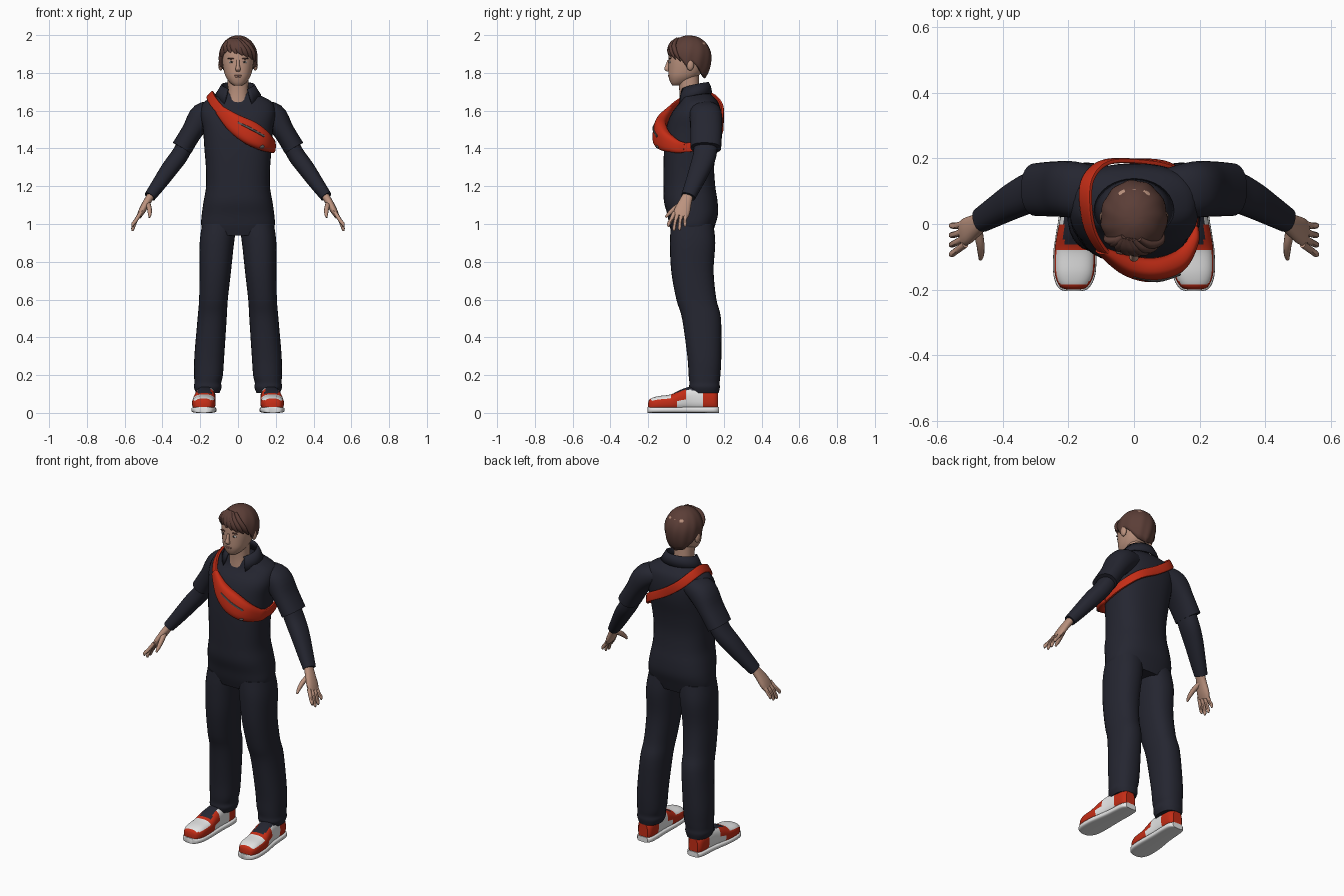
import bpy, bmesh, math
from mathutils import Vector

if "Cube" in bpy.data.objects:
    bpy.data.objects.remove(bpy.data.objects["Cube"])


def material(name, rgb):
    m = bpy.data.materials.new(name)
    m.diffuse_color = (*rgb, 1)
    m.use_nodes = True
    m.node_tree.nodes["Principled BSDF"].inputs["Base Color"].default_value = m.diffuse_color
    return m


NAVY = material("navy cloth", (0.018, 0.019, 0.030))
RED = material("red fabric", (0.55, 0.026, 0.008))
WHITE = material("white leather", (0.78, 0.78, 0.78))
SKIN = material("skin", (0.50, 0.29, 0.21))
HAIR = material("brown hair", (0.105, 0.048, 0.038))
GREY = material("grey metal", (0.10, 0.09, 0.09))
LIP = material("lips", (0.38, 0.18, 0.14))
DARK = material("dark eye", (0.02, 0.015, 0.012))


def add_mesh(name, bm, *mats):
    bmesh.ops.recalc_face_normals(bm, faces=bm.faces)
    me = bpy.data.meshes.new(name)
    bm.to_mesh(me)
    bm.free()
    for m in mats:
        me.materials.append(m)
    ob = bpy.data.objects.new(name, me)
    bpy.context.collection.objects.link(ob)
    return ob


def spline(rows, sub, closed):
    """Catmull-Rom interpolation of rows of numbers."""
    n, out = len(rows), []
    pick = (lambda i: rows[i % n]) if closed else (lambda i: rows[min(max(i, 0), n - 1)])
    for i in range(n if closed else n - 1):
        p = [pick(i + k) for k in (-1, 0, 1, 2)]
        for s in range(sub):
            t = s / sub
            out.append([0.5 * (2 * b + (c - a) * t + (2 * a - 5 * b + 4 * c - d) * t * t
                               + (3 * b - a - 3 * c + d) * t ** 3) for a, b, c, d in zip(*p)])
    if not closed:
        out.append(list(rows[-1]))
    return out


def loft(name, rows, mats, frame="z", side=1, n=24, sub=4, power=2.3, closed=False):
    """Skin superellipse rings (x, y, z, half width, half depth) along a path."""
    rows = spline(rows, sub, closed)
    pts = [Vector(r[:3]) for r in rows]
    bm, rings, m = bmesh.new(), [], len(pts)
    for i, r in enumerate(rows):
        p = pts[i]
        if closed:
            t = pts[(i + 1) % m] - pts[i - 1]
        else:
            t = pts[min(i + 1, m - 1)] - pts[max(i - 1, 0)]
        if frame == "z":
            u, v = Vector((1, 0, 0)), Vector((0, 1, 0))
        elif frame == "y":
            u, v = Vector((1, 0, 0)), Vector((0, 0, 1))
        else:
            t.normalize()
            ref = Vector((0, 1, 0))
            if frame == "out":
                ref = Vector((p.x, p.y - 0.03, max(p.z - 1.55, 0)))
            v = (ref - t * ref.dot(t)).normalized()
            u = v.cross(t)
        ring = []
        for k in range(n):
            a = 2 * math.pi * k / n
            c, s = math.cos(a), math.sin(a)
            q = p + u * math.copysign(abs(c) ** (2 / power), c) * r[3] \
                  + v * math.copysign(abs(s) ** (2 / power), s) * r[4]
            ring.append(bm.verts.new((q.x * side, q.y, q.z)))
        rings.append(ring)
    for i in range(m if closed else m - 1):
        A, B = rings[i], rings[(i + 1) % m]
        for k in range(n):
            bm.faces.new((A[k], A[(k + 1) % n], B[(k + 1) % n], B[k]))
    if not closed:
        bm.faces.new(rings[0])
        bm.faces.new(rings[-1])
    return add_mesh(name, bm, *mats)


def blob(name, loc, size, mat):
    bm = bmesh.new()
    bmesh.ops.create_uvsphere(bm, u_segments=14, v_segments=10, radius=1)
    for v in bm.verts:
        v.co = Vector([c * s + o for c, s, o in zip(v.co, size, loc)])
    return add_mesh(name, bm, mat)


# Torso of the overalls
loft("torso", [(0, .033, .94, .17, .105), (0, .033, .99, .194, .12), (0, .035, 1.05, .192, .134),
               (0, .025, 1.12, .182, .142), (0, .018, 1.2, .169, .137), (0, .015, 1.3, .170, .134),
               (0, .022, 1.4, .178, .138), (0, .037, 1.5, .185, .143), (0, .052, 1.58, .198, .132),
               (0, .068, 1.64, .185, .105), (0, .060, 1.675, .13, .085), (0, .05, 1.695, .08, .07)],
     [NAVY], n=36, power=2.5)

# Collar: a band open at the front
bm, N, prev = bmesh.new(), 28, None
for i in range(N + 1):
    t = 2 * i / N - 1
    a = math.pi / 2 + t * 2.5
    c, s = math.cos(a), math.sin(a)
    low = (.118 * c, .042 + .092 * s, 1.69 - .055 * t ** 4)
    mid = (.100 * c, .042 + .086 * s, 1.725 - .045 * t ** 2)
    top = (.084 * c, .042 + .074 * s, 1.75 - .035 * t ** 2)
    cur = [bm.verts.new(q) for q in (low, mid, top)]
    if prev:
        for k in (0, 1):
            bm.faces.new((prev[k], cur[k], cur[k + 1], prev[k + 1]))
    prev = cur
collar = add_mesh("collar", bm, NAVY)
solid = collar.modifiers.new("thickness", "SOLIDIFY")
solid.thickness, solid.offset = 0.01, 0

# Limbs, mirrored
for s, tag in ((1, "left"), (-1, "right")):
    loft(f"{tag}_trouser_leg", [(.098, .033, 1.0, .092, .112), (.112, .035, .9, .091, .120),
         (.120, .034, .75, .083, .112), (.130, .055, .6, .076, .106), (.137, .082, .5, .077, .103),
         (.152, .097, .3, .079, .090), (.156, .098, .2, .076, .084), (.160, .098, .16, .071, .08),
         (.160, .098, .135, .073, .081), (.160, .10, .105, .062, .073)], [NAVY], side=s, n=28)
    loft(f"{tag}_short_sleeve", [(.11, .09, 1.60, .05, .08), (.185, .105, 1.572, .07, .086),
         (.243, .107, 1.49, .056, .084), (.297, .105, 1.402, .056, .081)], [NAVY], "path", s)
    loft(f"{tag}_long_sleeve", [(.26, .105, 1.46, .042, .062), (.305, .1, 1.37, .046, .062),
         (.36, .075, 1.295, .045, .056), (.42, .04, 1.21, .038, .046),
         (.467, .012, 1.145, .031, .038)], [NAVY], "path", s)
    # Hand: palm, four fingers and thumb
    loft(f"{tag}_palm", [(.455, .015, 1.16, .021, .026), (.483, -.004, 1.115, .020, .034),
         (.508, -.02, 1.07, .018, .042), (.524, -.03, 1.04, .013, .040)], [SKIN], "path", s, n=16)
    for f in range(4):
        y0, y1 = -.062 + .021 * f, -.092 + .029 * f
        z1 = (.985, .963, .966, .985)[f]
        loft(f"{tag}_finger_{f + 1}", [(.515, y0, 1.06, .010, .011),
             (.540, (y0 + y1) / 2 - .003, 1.02, .010, .010), (.556, y1, z1 + .015, .009, .009),
             (.558, y1, z1, .004, .004)], [SKIN], "path", s, n=10)
    loft(f"{tag}_thumb", [(.48, -.005, 1.115, .014, .014), (.470, -.055, 1.085, .013, .014),
         (.467, -.09, 1.055, .010, .010), (.469, -.108, 1.035, .005, .005)], [SKIN], "path", s, n=10)

    # Shoe upper, painted by zones
    prof = [(.184, -.200, .020, .055), (.184, -.190, .043, .074), (.182, -.15, .060, .088),
            (.180, -.08, .062, .098), (.177, -.03, .058, .122), (.172, .03, .052, .140),
            (.168, .10, .050, .135), (.167, .15, .045, .125), (.167, .170, .030, .110)]
    shoe = loft(f"{tag}_shoe", [(x, y, h / 2 + .005, w, h / 2 - .005) for x, y, w, h in prof],
                [RED, WHITE, NAVY], "y", s, n=40, sub=6, power=2.6)
    for p in shoe.data.polygons:
        x, y, z = p.center
        dx = abs(abs(x) - .178)
        if y < -.085:
            p.material_index = int(p.normal.z > .55 and y > -.185)
        elif -.06 < y < .07 and z > .09 and dx < .036:
            p.material_index = 2
        elif -.005 < y < .09 or (-.05 < y < .0 and z < .065):
            p.material_index = 1
    loft(f"{tag}_sole", [(x, y + (-.005 if y < 0 else .004), .016, w + .004, .016)
         for x, y, w, h in prof], [WHITE], "y", s, n=24, power=4)

# Neck and head
loft("neck", [(0, .02, 1.64, .062, .055), (0, .018, 1.70, .055, .053), (0, .012, 1.79, .056, .056)], [SKIN])
loft("head", [(0, -.047, 1.732, .020, .024), (0, -.036, 1.748, .042, .046), (0, -.015, 1.78, .065, .077),
              (0, 0, 1.82, .077, .094), (0, .008, 1.87, .084, .101), (0, .015, 1.92, .084, .103),
              (0, .02, 1.96, .068, .085), (0, .02, 1.982, .03, .04)], [SKIN], n=32)
loft("nose", [(0, -.088, 1.868, .008, .010), (0, -.097, 1.84, .009, .012), (0, -.102, 1.82, .014, .013),
              (0, -.094, 1.807, .010, .008)], [SKIN], n=14)
blob("upper_lip", (0, -.0905, 1.786, ), (.021, .006, .004), LIP)
blob("lower_lip", (0, -.0885, 1.779), (.017, .006, .004), LIP)
for s, tag in ((1, "left"), (-1, "right")):
    blob(f"{tag}_eye", (.035 * s, -.085, 1.857), (.014, .006, .006), WHITE)
    blob(f"{tag}_iris", (.035 * s, -.0885, 1.857), (.006, .004, .006), DARK)
    blob(f"{tag}_eyebrow", (.036 * s, -.086, 1.876), (.020, .007, .004), HAIR)
    blob(f"{tag}_ear", (.092 * s, .022, 1.842), (.013, .020, .030), SKIN)


# Hair cap with a hairline that drops from brow to nape
def on_scalp(az, z, k=1.0):
    rz = .114 if z > 1.885 else .16
    f = math.sqrt(max(0, 1 - ((z - 1.885) / rz) ** 2)) * k
    return (.102 * math.sin(az) * f, .018 - .116 * math.cos(az) * f, z)


LINE = [(0, 1.93), (50, 1.91), (72, 1.86), (85, 1.825), (97, 1.86), (115, 1.83), (140, 1.785), (180, 1.77)]


def hairline(az):
    d = abs(math.degrees(az))
    for (a, za), (b, zb) in zip(LINE, LINE[1:]):
        if d <= b:
            return za + (zb - za) * (d - a) / (b - a)
    return LINE[-1][1]


bm, rings, N, M = bmesh.new(), [], 72, 14
top = bm.verts.new((0, .018, 1.998))
for j in range(1, M + 1):
    ring = []
    for i in range(N):
        az = -math.pi + 2 * math.pi * i / N
        t = j / M
        z = 1.998 - (1.998 - hairline(az)) * t ** 1.7
        ring.append(bm.verts.new(on_scalp(az, z, 1 + .022 * t * math.sin(11 * az + 5 * t))))
    rings.append(ring)
for i in range(N):
    k = (i + 1) % N
    bm.faces.new((top, rings[0][i], rings[0][k]))
    for A, B in zip(rings, rings[1:]):
        bm.faces.new((A[i], B[i], B[k], A[k]))
cap = add_mesh("hair_cap", bm, HAIR)
solid = cap.modifiers.new("thickness", "SOLIDIFY")
solid.thickness, solid.offset = 0.016, -1

# Swept fringe: start angle, end angle, end height
for i, (a0, a1, z1) in enumerate([(-30, -62, 1.885), (-32, -45, 1.905), (-30, -25, 1.905), (-28, -5, 1.90),
                                  (-24, 15, 1.893), (-16, 33, 1.882), (-5, 50, 1.872), (15, 66, 1.86)]):
    row = []
    for t, w in ((0, .012), (.35, .021), (.7, .018), (1, .003)):
        az = math.radians(a0 + (a1 - a0) * t)
        z = 1.978 + (z1 - 1.978) * t ** 1.2
        row.append((*on_scalp(az, z, .98), w, w * .6))
    loft(f"fringe_lock_{i + 1}", row, [HAIR], "path", n=12)

# Cross-body strap and pouch
loft("strap", [(*p, .025, .008) for p in (
    (-.147, .06, 1.682), (-.128, -.03, 1.645), (-.075, -.10, 1.585), (0, -.125, 1.525), (.08, -.128, 1.47),
    (.15, -.085, 1.425), (.187, 0, 1.405), (.182, .1, 1.43), (.115, .176, 1.49), (0, .192, 1.555),
    (-.09, .187, 1.62), (-.14, .138, 1.672))], [RED], "out", n=16, sub=6, power=4, closed=True)
loft("pouch", [(-.10, -.08, 1.605, .026, .012), (-.02, -.125, 1.535, .050, .030), (.06, -.14, 1.485, .063, .035),
               (.13, -.118, 1.443, .055, .033), (.178, -.055, 1.412, .036, .020),
               (.188, -.01, 1.405, .027, .010)], [RED], "out", n=24, sub=6, power=2.7)
loft("pouch_zip", [(0, -.160, 1.537, .006, .005), (.07, -.173, 1.503, .006, .005),
                   (.14, -.153, 1.464, .006, .005)], [GREY], "out", n=8)
blob("pouch_buckle", (.125, -.150, 1.41), (.016, .010, .010), GREY)

# Smooth shading with crisp edges
for ob in bpy.context.collection.objects:
    ob.select_set(True)
    bpy.context.view_layer.objects.active = ob
bpy.ops.object.shade_smooth_by_angle(angle=math.radians(40))
